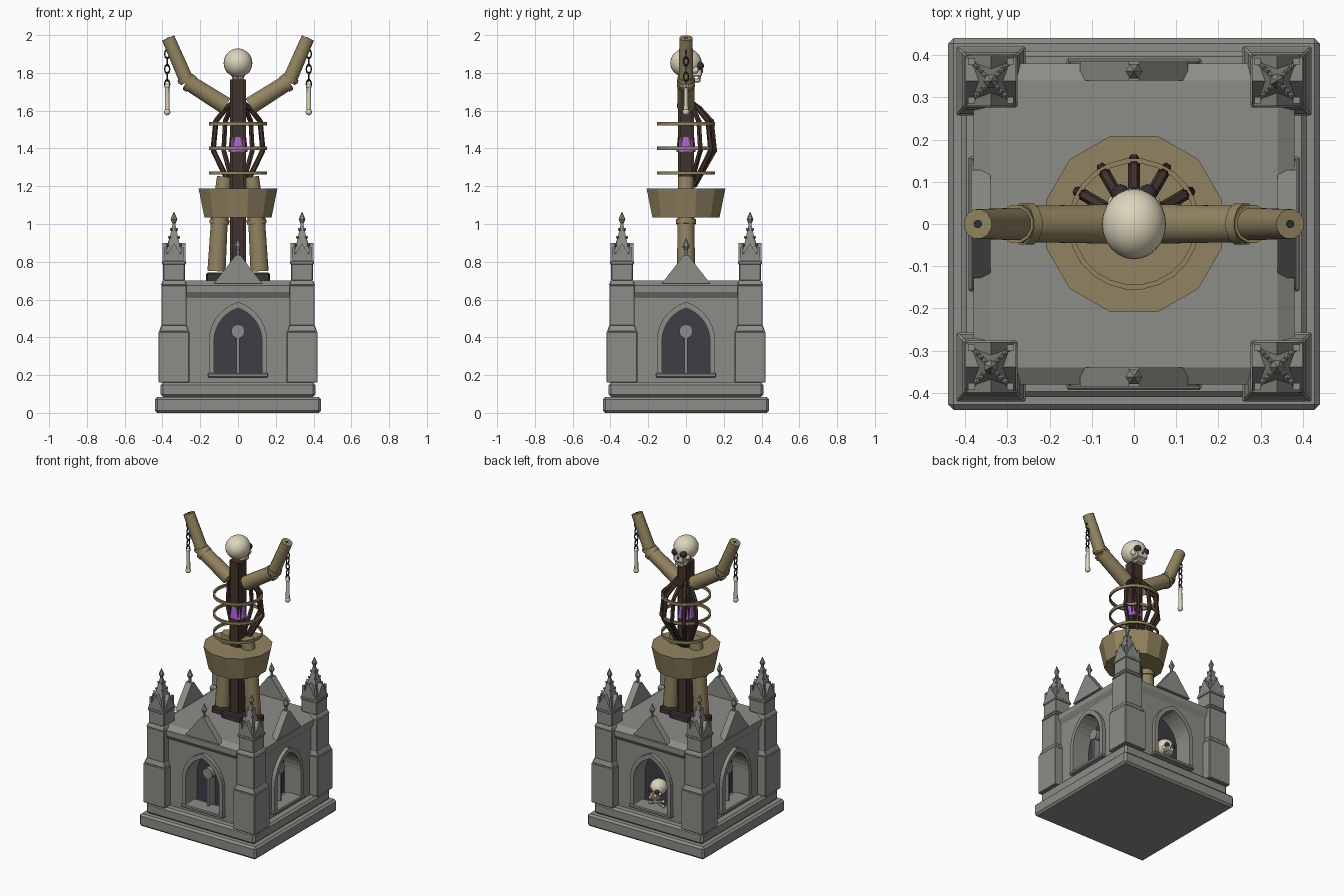
import bpy, bmesh, math
from mathutils import Vector, Matrix

if "Cube" in bpy.data.objects:
    bpy.data.objects.remove(bpy.data.objects["Cube"])
PI = math.pi


def mat(name, r, g, b):
    m = bpy.data.materials.new(name)
    m.diffuse_color = (r, g, b, 1)
    m.use_nodes = True
    m.node_tree.nodes["Principled BSDF"].inputs["Base Color"].default_value = m.diffuse_color
    return m


STONE = mat("stone", .262, .268, .243)
TAN = mat("tan_wood", .29, .23, .12)
BROWN = mat("dark_wood", .055, .034, .026)
FOOT = mat("foot_wood", .042, .035, .032)
BONE = mat("bone", .72, .66, .50)
IRON = mat("iron", .03, .03, .035)
VOID = mat("window_dark", .05, .045, .06)
PURPLE = mat("purple_glow", .45, .12, .68)


def finish(bm, name, m=STONE, rot=0, bevel=0, smooth=False):
    bmesh.ops.recalc_face_normals(bm, faces=bm.faces)
    me = bpy.data.meshes.new(name)
    bm.to_mesh(me)
    bm.free()
    ob = bpy.data.objects.new(name, me)
    bpy.context.collection.objects.link(ob)
    ob.rotation_euler.z = rot
    me.materials.append(m)
    if bevel:
        mod = ob.modifiers.new("bevel", 'BEVEL')
        mod.width, mod.segments = bevel, 1
    if smooth:
        for p in me.polygons:
            p.use_smooth = True
        me.set_sharp_from_angle(angle=math.radians(40))
    return ob


def box(bm, x0, x1, y0, y1, z0, z1):
    c = Vector((x0 + x1, y0 + y1, z0 + z1)) / 2
    M = Matrix.Translation(c) @ Matrix.Diagonal((x1 - x0, y1 - y0, z1 - z0, 1))
    bmesh.ops.create_cube(bm, size=1, matrix=M)


def frustum(bm, c, z0, z1, h0, h1):
    """Square block or taper with half widths h0 (bottom) and h1 (top)."""
    M = Matrix.Translation((c[0], c[1], (z0 + z1) / 2)) @ Matrix.Rotation(PI / 4, 4, 'Z')
    bmesh.ops.create_cone(bm, cap_ends=True, segments=4, radius1=h0 * 2 ** .5,
                          radius2=h1 * 2 ** .5, depth=z1 - z0, matrix=M)


def rod(bm, a, b, r0, r1=None, n=8, caps=True):
    a, b = Vector(a), Vector(b)
    d = b - a
    M = Matrix.Translation((a + b) / 2) @ d.to_track_quat('Z', 'Y').to_matrix().to_4x4() \
        @ Matrix.Rotation(PI / n, 4, 'Z')
    bmesh.ops.create_cone(bm, cap_ends=caps, segments=n, radius1=r0,
                          radius2=r0 if r1 is None else r1, depth=d.length, matrix=M)


def ball(bm, c, r, s=(1, 1, 1), u=10, v=7):
    M = Matrix.Translation(c) @ Matrix.Diagonal((*s, 1))
    bmesh.ops.create_uvsphere(bm, u_segments=u, v_segments=v, radius=r, matrix=M)


def prism(bm, pts, y0, y1):
    """Extrude an x-z outline along y."""
    f = bm.faces.new([bm.verts.new((x, y0, z)) for x, z in pts])
    g = bmesh.ops.extrude_face_region(bm, geom=[f])["geom"]
    bmesh.ops.translate(bm, vec=(0, y1 - y0, 0), verts=[v for v in g if isinstance(v, bmesh.types.BMVert)])


def arch(w, h, z0, spring=.38, n=7):
    """Pointed arch from the lower left foot to the lower right foot."""
    R = (w * w + h * h) / (2 * w)
    end = math.asin(h / R)
    left = [(-w + R - R * math.cos(end * i / n), spring + R * math.sin(end * i / n)) for i in range(n + 1)]
    return [(-w, z0)] + left + [(-x, z) for x, z in left[-2::-1]] + [(w, z0)]


def skull(name, c, r):
    x, y, z = c
    bm = bmesh.new()
    ball(bm, c, r, (1, 1.1, 1), 24, 16)
    finish(bm, name + "_cranium", BONE, smooth=True)
    bm = bmesh.new()
    box(bm, x - .5 * r, x + .5 * r, y + .2 * r, y + 1.1 * r, z - .95 * r, z - .3 * r)
    box(bm, x - .42 * r, x + .42 * r, y + .1 * r, y + 1.0 * r, z - 1.35 * r, z - 1.08 * r)
    for i in range(-2, 3):
        box(bm, x + (i * .17 - .065) * r, x + (i * .17 + .065) * r, y + .85 * r, y + 1.04 * r, z - 1.15 * r, z - .9 * r)
    for s in (-1, 1):
        ball(bm, (x + s * .6 * r, y + .65 * r, z - .5 * r), .25 * r)
    finish(bm, name + "_jaw", BONE, bevel=.06 * r)
    bm = bmesh.new()
    for s in (-1, 1):
        ball(bm, (x + s * .42 * r, y + .95 * r, z - .2 * r), .3 * r)
    rod(bm, (x, y + 1.05 * r, z - .62 * r), (x, y + 1.16 * r, z - .45 * r), .14 * r, .05 * r, 3)
    finish(bm, name + "_sockets", IRON, smooth=True)


# stepped plinth, weathered cornice and dark core
bm = bmesh.new()
frustum(bm, (0, 0), 0, .085, .44, .44)
frustum(bm, (0, 0), .085, .16, .41, .41)
finish(bm, "plinth", bevel=.013)
bm = bmesh.new()
frustum(bm, (0, 0), .60, .64, .355, .38)
frustum(bm, (0, 0), .64, .675, .38, .38)
frustum(bm, (0, 0), .675, .70, .38, .34)
finish(bm, "cornice_roof")
bm = bmesh.new()
frustum(bm, (0, 0), .16, .6, .26, .26)
finish(bm, "window_backing", VOID)

for k in range(4):
    rot = k * PI / 2
    # wall with pointed opening, hood moulding and sill
    bm = bmesh.new()
    prism(bm, [(-.33, .61), (-.33, .16)] + arch(.127, .175, .16) + [(.33, .16), (.33, .61)], -.36, -.255)
    box(bm, -.127, .127, -.36, -.255, .16, .2)
    finish(bm, "wall", rot=rot)
    bm = bmesh.new()
    prism(bm, arch(.154, .207, .2) + arch(.127, .175, .2)[::-1], -.385, -.34)
    finish(bm, "window_frame", rot=rot)
    bm = bmesh.new()
    box(bm, -.16, .16, -.393, -.28, .188, .21)
    finish(bm, "window_sill", rot=rot, bevel=.005)
    # mullion with round boss, left out where the skull sits
    if k != 2:
        bm = bmesh.new()
        box(bm, -.007, .007, -.325, -.255, .2, .42)
        rod(bm, (0, -.33, .432), (0, -.255, .432), .036, n=16)
        finish(bm, "mullion", rot=rot)
    # gable with finial
    bm = bmesh.new()
    prism(bm, [(-.128, .685), (.128, .685), (.012, .835), (-.012, .835)], -.385, -.34)
    rod(bm, (0, -.362, .83), (0, -.362, .87), .009, n=6)
    rod(bm, (0, -.362, .86), (0, -.362, .88), .008, .02, 6)
    rod(bm, (0, -.362, .88), (0, -.362, .925), .02, .001, 6)
    finish(bm, "gable", rot=rot)
    # corner buttress
    c = (.339, -.339)
    bm = bmesh.new()
    frustum(bm, c, .16, .43, .082, .082)
    frustum(bm, c, .43, .465, .08, .067)
    frustum(bm, c, .46, .675, .067, .067)
    frustum(bm, c, .675, .70, .07, .06)
    frustum(bm, c, .70, .79, .058, .058)
    frustum(bm, c, .785, .805, .063, .063)
    finish(bm, "corner_buttress", rot=rot, bevel=.004)
    # pinnacle: crossed gables, spire, crockets, finial
    bm = bmesh.new()
    tri = [(-.06, .8), (.06, .8), (0, .90)]
    prism(bm, tri, -.06, .06)
    n = len(bm.verts)
    prism(bm, tri, -.06, .06)
    bm.verts.ensure_lookup_table()
    bmesh.ops.rotate(bm, verts=bm.verts[n:], matrix=Matrix.Rotation(PI / 2, 3, 'Z'))
    frustum(bm, (0, 0), .80, 1.01, .05, .005)
    for s in (-1, 1):
        for t in (-1, 1):
            box(bm, s * .046 - .008, s * .046 + .008, t * .046 - .008, t * .046 + .008, .80, .875)
            for i in range(4):
                h = .043 - .0095 * i
                ball(bm, (s * h, t * h, .845 + .042 * i), .009, u=4, v=3)
    rod(bm, (0, 0, 1.0), (0, 0, 1.025), .007, .018, 6)
    rod(bm, (0, 0, 1.025), (0, 0, 1.065), .018, .001, 6)
    bmesh.ops.translate(bm, verts=bm.verts, vec=(*c, 0))
    finish(bm, "pinnacle", rot=rot)

# skull and small crossed bones in the back window
skull("niche_skull", (0, .295, .33), .053)
bm = bmesh.new()
for s in (-1, 1):
    a, b = (-s * .05, .315, .218), (s * .05, .315, .25)
    rod(bm, a, b, .007)
    for p in (a, b):
        ball(bm, p, .011)
finish(bm, "crossed_bones", BONE)

# central post on crossed foot beams
bm = bmesh.new()
box(bm, -.042, .042, -.03, .03, .69, 1.765)
box(bm, -.03, .03, -.042, .042, .69, 1.765)
finish(bm, "post", BROWN)
bm = bmesh.new()
box(bm, -.17, .17, -.045, .045, .69, .742)
box(bm, -.075, .075, -.077, .077, .69, .738)
finish(bm, "foot_beams", FOOT, bevel=.008)
bm = bmesh.new()
rod(bm, (0, 0, 1.38), (0, 0, 1.46), .053, .045, 12)
finish(bm, "glowing_core", PURPLE)

# limbs, mirrored left and right
for s, side in ((-1, "left"), (1, "right")):
    bm = bmesh.new()
    rod(bm, (s * .114, 0, .75), (s * .098, 0, 1.03), .049, .045, 16)
    rod(bm, (s * .099, 0, 1.0), (s * .097, 0, 1.025), .053, n=16)
    rod(bm, (s * .098, 0, 1.02), (s * .07, 0, 1.25), .047, .042, 16)
    finish(bm, side + "_leg", TAN, smooth=True)
    bm = bmesh.new()
    rod(bm, (s * .065, 0, 1.625), (s * .27, 0, 1.755), .048, .044, 12)
    rod(bm, (s * .245, 0, 1.738), (s * .265, 0, 1.752), .05, n=12)
    finish(bm, side + "_upper_arm", TAN, smooth=True)
    bm = bmesh.new()
    rod(bm, (s * .268, 0, 1.75), (s * .37, 0, 1.985), .04, .036, 12)
    rod(bm, (s * .272, 0, 1.758), (s * .28, 0, 1.777), .046, n=12)
    finish(bm, side + "_forearm", TAN, smooth=True)
    bm = bmesh.new()
    rod(bm, (s * .365, 0, 1.972), (s * .3712, 0, 1.9865), .01, n=10)
    finish(bm, side + "_wrist_pin", IRON)
    # chain of alternating links with a hanging bone
    for i in range(5):
        bpy.ops.mesh.primitive_torus_add(major_segments=10, minor_segments=5, major_radius=.013,
                                         minor_radius=.004, location=(s * .375, 0, 1.9 - .04 * i),
                                         rotation=(PI / 2, 0, (i % 2) * PI / 2))
        ob = bpy.context.object
        ob.name = side + "_chain_link"
        ob.scale.y = 1.7
        ob.data.materials.append(IRON)
    bm = bmesh.new()
    rod(bm, (s * .375, 0, 1.59), (s * .375, 0, 1.73), .013, .011, 10)
    ball(bm, (s * .375, 0, 1.593), .018)
    ball(bm, (s * .375, 0, 1.73), .014)
    finish(bm, side + "_hanging_bone", BONE, smooth=True)

# flared hip bowl, open at both ends, thin at the rim
bm = bmesh.new()
rod(bm, (0, 0, 1.035), (0, 0, 1.188), .184, .216, 12, caps=False)
rod(bm, (0, 0, 1.035), (0, 0, 1.188), .158, .211, 12, caps=False)
for z in (1.035, 1.188):
    loops = [e for e in bm.edges if all(abs(v.co.z - z) < 1e-4 for v in e.verts)]
    bmesh.ops.bridge_loops(bm, edges=loops)
finish(bm, "hip_bowl", TAN)

# rib bars bowing out to the back
bm = bmesh.new()
prof = [(.035, 1.64), (.075, 1.61), (.135, 1.545), (.152, 1.39), (.045, 1.2)]
for a in (30, 60, 90, 120, 150):
    ca, sa = math.cos(math.radians(a)), math.sin(math.radians(a))
    pts = [(r * ca, r * sa, z) for r, z in prof]
    for p, q in zip(pts, pts[1:]):
        rod(bm, p, q, .014, n=6)
    for p in pts[1:-1]:
        ball(bm, p, .014, u=6, v=5)
finish(bm, "ribs", BROWN)

# three flat hoops round the ribs
for z in (1.27, 1.40, 1.53):
    bm = bmesh.new()
    rod(bm, (0, 0, z - .009), (0, 0, z + .009), .156, n=24, caps=False)
    mod = finish(bm, "hoop", TAN).modifiers.new("shell", 'SOLIDIFY')
    mod.thickness, mod.offset = .012, -1

# head
skull("head_skull", (0, 0, 1.853), .076)
